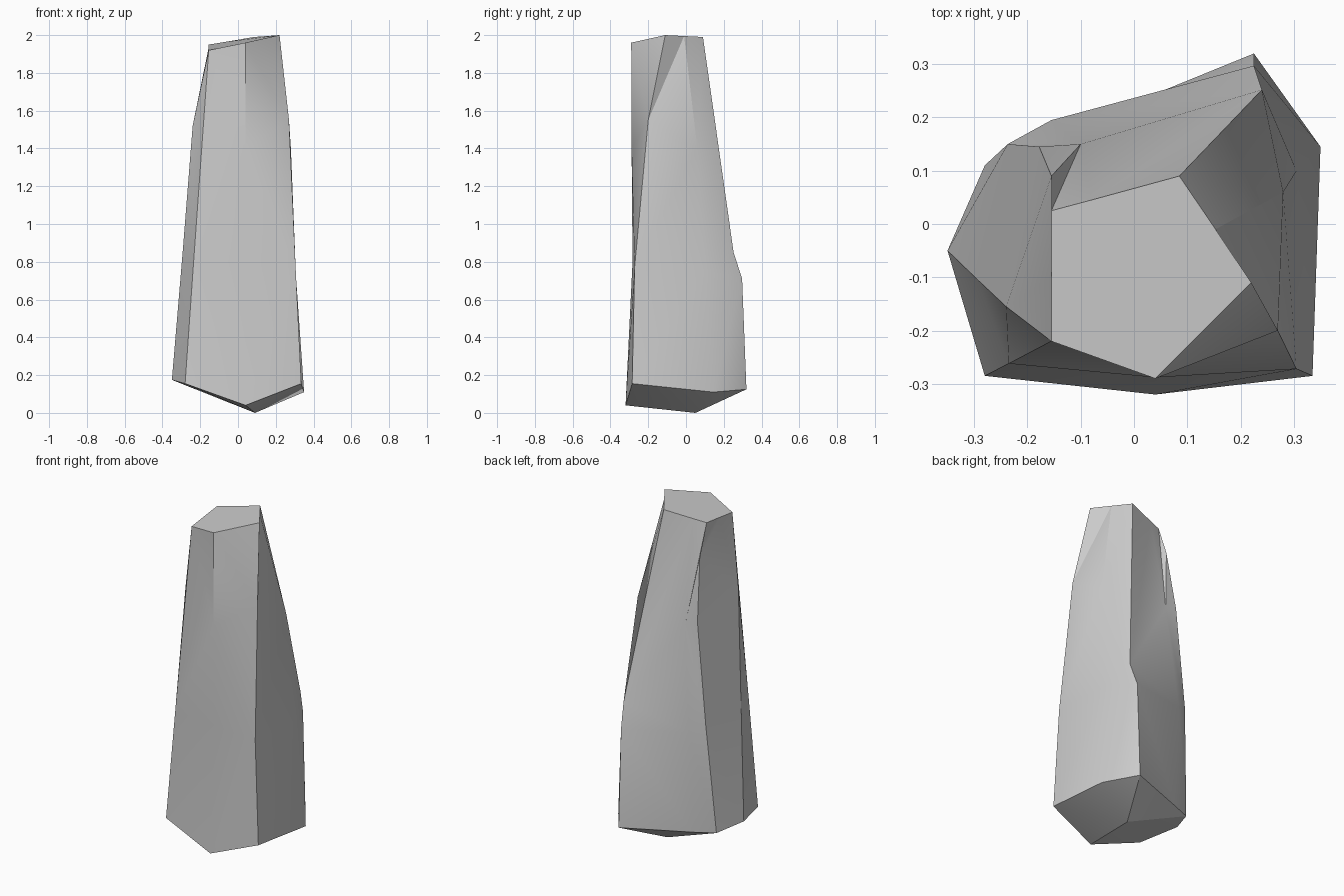
import bpy, bmesh

if "Cube" in bpy.data.objects:
    bpy.data.objects.remove(bpy.data.objects["Cube"])

# Ridge lines of the stone, bottom to top, counter-clockwise seen from above
RIDGES = [
    [(.04, -.32, .04), (.04, -.283, .8), (.04, -.288, 1.4), (.04, -.29, 1.96)],        # front
    [(.335, -.285, .155), (.305, -.272, .77), (.27, -.2, 1.55), (.22, -.11, 2.0)],     # front right
    [(.35, .145, .11), (.305, .1, .75), (.28, .06, 1.4), (.153, -.01, 1.995)],         # right
    [(.225, .32, .125), (.225, .297, .71), (.24, .252, .85), (.085, .09, 1.99)],       # back right
    [(-.155, .165, .14), (-.155, .195, .75), (-.1, .15, 1.37), (-.08, .045, 1.962)],   # back
    [(-.28, .11, .147), (-.237, .15, .795), (-.178, .145, 1.4),
     (-.155, .09, 1.77), (-.155, .025, 1.95)],                                         # back left
    [(-.35, -.05, .175), (-.293, -.105, .85), (-.24, -.155, 1.52), (-.155, -.1, 1.935)],  # left
    [(-.28, -.285, .155), (-.235, -.262, .8), (-.155, -.22, 1.92)],                    # front left
]


def stitch(bm, a, b):
    """Fill the strip between two ridges, always climbing the lower side."""
    i = j = 0
    while i < len(a) - 1 or j < len(b) - 1:
        up_a = j == len(b) - 1 or (i < len(a) - 1 and a[i + 1].co.z < b[j + 1].co.z)
        if up_a:
            bm.faces.new((a[i], b[j], a[i + 1]))
            i += 1
        else:
            bm.faces.new((a[i], b[j], b[j + 1]))
            j += 1


bm = bmesh.new()
cols = [[bm.verts.new(p) for p in ridge] for ridge in RIDGES]
foot = bm.verts.new((.09, .05, 0))

# Side facets and the blunt pointed underside
for k, a in enumerate(cols):
    b = cols[(k + 1) % len(cols)]
    stitch(bm, a, b)
    bm.faces.new((b[0], a[0], foot))

# Slanted flat top
bm.faces.new([c[-1] for c in cols])
bmesh.ops.recalc_face_normals(bm, faces=bm.faces)

mesh = bpy.data.meshes.new("stone_pillar")
bm.to_mesh(mesh)
bm.free()
stone = bpy.data.objects.new("stone_pillar", mesh)
bpy.context.collection.objects.link(stone)

# Soft facets with crisp main edges
bpy.context.view_layer.objects.active = stone
stone.select_set(True)
bpy.ops.object.shade_smooth_by_angle(angle=0.5)
